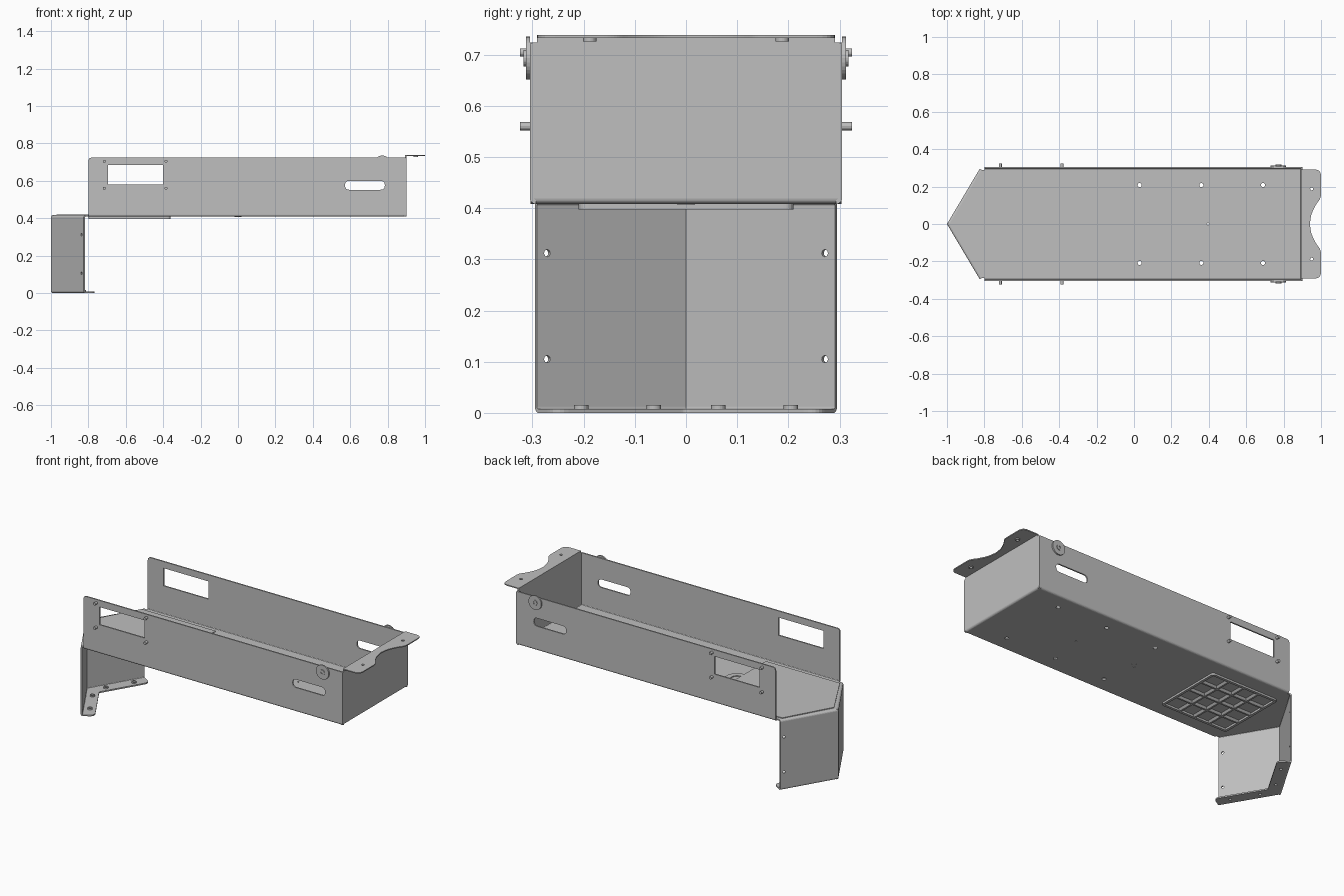
import bpy, bmesh, math
from mathutils import Vector, Matrix

cube = bpy.data.objects.get("Cube")
if cube:
    bpy.data.objects.remove(cube, do_unlink=True)

steel = bpy.data.materials.new("plain grey steel")
steel.use_nodes = True
GREY = (0.52, 0.52, 0.52, 1)
steel.diffuse_color = GREY
steel.node_tree.nodes["Principled BSDF"].inputs["Base Color"].default_value = GREY

X, Y, Z = Vector((1, 0, 0)), Vector((0, 1, 0)), Vector((0, 0, 1))
T = 0.008        # sheet thickness
R = 0.012        # outer bend radius
FLOOR = 0.408    # underside of the tray floor
TIP = Vector((-1, 0, 0))
NOSE = Vector((0.175, 0.295, 0)).length


def circle(cx, cy, r, n=24):
    return [(cx + r * math.cos(2 * math.pi * i / n), cy + r * math.sin(2 * math.pi * i / n)) for i in range(n)]


def rect(x0, x1, y0, y1, r=0):
    return rounded([(x0, y0, r), (x1, y0, r), (x1, y1, r), (x0, y1, r)])


def rounded(points, steps=6):
    """Turn (x, y, radius) corners into an outline with rounded corners."""
    out = []
    for i, p in enumerate(points):
        c = Vector(p[:2])
        if len(p) < 3 or p[2] == 0:
            out.append(tuple(c))
            continue
        a = (Vector(points[i - 1][:2]) - c).normalized()
        b = (Vector(points[(i + 1) % len(points)][:2]) - c).normalized()
        s, e = c + a * p[2], c + b * p[2]
        for k in range(steps + 1):
            f = k / steps
            out.append(tuple(s * (1 - f) ** 2 + c * 2 * f * (1 - f) + e * f * f))
    return out


def plate(name, outline, holes, thick, origin, u=X, v=Y):
    """Extrude a flat outline with holes, centred on the plane through origin."""
    curve = bpy.data.curves.new(name, "CURVE")
    curve.dimensions = "2D"
    curve.fill_mode = "BOTH"
    curve.extrude = thick / 2
    for loop in [outline] + holes:
        s = curve.splines.new("POLY")
        s.points.add(len(loop) - 1)
        for point, (x, y) in zip(s.points, loop):
            point.co = (x, y, 0, 1)
        s.use_cyclic_u = True
    temp = bpy.data.objects.new(name + " outline", curve)
    bpy.context.collection.objects.link(temp)
    deps = bpy.context.evaluated_depsgraph_get()
    mesh = bpy.data.meshes.new_from_object(temp.evaluated_get(deps))
    bpy.data.objects.remove(temp, do_unlink=True)
    m = Matrix((u, v, u.cross(v))).transposed().to_4x4()
    m.translation = origin
    bm = bmesh.new()
    bm.from_mesh(mesh)
    bm.transform(m)
    bmesh.ops.remove_doubles(bm, verts=bm.verts, dist=1e-5)
    bmesh.ops.recalc_face_normals(bm, faces=bm.faces)
    for f in bm.faces:
        f.smooth = False
    bm.to_mesh(mesh)
    bm.free()
    mesh.materials.clear()
    mesh.materials.append(steel)
    obj = bpy.data.objects.new(name, mesh)
    bpy.context.collection.objects.link(obj)
    return obj


def bend(name, a, b, inward, up):
    """Quarter-round fold along the outer corner from a to b."""
    def arc(r):
        angles = [math.pi + k * math.pi / 12 for k in range(7)]
        return [(R + r * math.cos(t), R + r * math.sin(t)) for t in angles]
    plate(name, arc(R) + arc(R - T)[::-1], [], (b - a).length, (a + b) / 2, inward, Z * up)


def nose_axes(s):
    d = Vector((0.175, s * 0.295, 0)).normalized()
    return d, Vector((abs(d.y), -s * d.x, 0))


def nose_point(s, along, inset):
    d, n = nose_axes(s)
    p = TIP + d * along + n * inset
    return (p.x, p.y)


def nose_tip(inset):
    return (-1 + inset / nose_axes(1)[1].x, 0)


# Tray floor with mounting holes
holes = [circle(x, s * 0.208, 0.011) for x in (0.03, 0.36, 0.69) for s in (-1, 1)]
holes.append(circle(0.395, 0, 0.005))
plate("tray_floor", [nose_tip(R), nose_point(-1, NOSE, R), (-0.8, -0.289), (-0.8, -0.293),
                     (0.888, -0.293), (0.888, 0.293), (-0.8, 0.293), (-0.8, 0.289),
                     nose_point(1, NOSE, R)], holes, T, Z * (FLOOR + T / 2))
plate("floor_stud", circle(0, 0, 0.018), [circle(0, 0, 0.013)], T + 0.002, Z * (FLOOR + T / 2))

# Cover pad with a finger loop on the floor
loop = [(-0.335 + 0.068 * math.cos(a), 0.068 * math.sin(a))
        for a in [math.pi * (k / 16 - 0.5) for k in range(17)]]
grip = [(-0.335 + 0.036 * math.cos(a), 0.036 * math.sin(a))
        for a in [math.pi * (k / 12 - 0.5) for k in range(13)]]
plate("cover_pad", [nose_tip(0.025), (-0.82, -0.27), (-0.335, -0.27)] + loop
      + [(-0.335, 0.27), (-0.82, 0.27)], [grip], 0.004, Z * (FLOOR + T + 0.002))

# Waffle vent under the floor: frame and sloped ribs
plate("vent_frame", rounded([(-0.80, -0.21, 0.02), (-0.36, -0.21, 0.02), (-0.36, 0.21, 0.02), (-0.80, 0.21, 0.02)]),
      [rect(-0.785, -0.375, -0.195, 0.195)], 0.011, Z * 0.4025)
rib = [(-0.015, 0), (0.015, 0), (0.005, -0.011), (-0.005, -0.011)]
for i in (-1, 0, 1):
    plate("vent_long_rib", rib, [], 0.42, Vector((-0.58, i * 0.1, FLOOR)), Y, Z)
    plate("vent_cross_rib", rib, [], 0.40, Vector((-0.58 + i * 0.1, 0, FLOOR)), X, Z)

# Side walls, their folds and hardware
for s, side in ((-1, "right"), (1, "left")):
    wall_y = Y * s * (0.305 - T / 2)
    pins = [(x, z) for x in (-0.715, -0.385) for z in (0.56, 0.704)]
    plate(side + "_wall", rounded([(-0.8, 0.42), (0.9, 0.42), (0.9, 0.724, 0.008), (-0.8, 0.724, 0.02)]),
          [rect(-0.695, -0.4, 0.58, 0.685), rect(0.572, 0.785, 0.552, 0.6, 0.024)], T, wall_y, X, Z)
    bend(side + "_wall_fold", Vector((-0.8, s * 0.305, FLOOR)), Vector((0.9, s * 0.305, FLOOR)), Y * -s, 1)
    for x, z in pins:
        plate(side + "_pin", circle(x, z, 0.008, 16), [], 0.026, Y * s * 0.311, X, Z)
    plate(side + "_washer", circle(0.772, 0.693, 0.042, 32), [], T, Y * s * 0.309, X, Z)
    plate(side + "_screw", circle(0.772, 0.693, 0.016), [circle(0.772, 0.693, 0.008, 6)],
          0.006, Y * s * 0.314, X, Z)

# End wall, its fold and the notched top flange
plate("end_wall", rounded([(-0.303, 0.42), (0.303, 0.42), (0.303, 0.724, 0.008), (0.291, 0.724),
                           (0.291, 0.738), (-0.291, 0.738), (-0.291, 0.724), (-0.303, 0.724, 0.008)]),
      [], T, X * (0.9 - T / 2), Y, Z)
bend("end_wall_fold", Vector((0.9, -0.304, FLOOR)), Vector((0.9, 0.304, FLOOR)), -X, 1)
half = [(0.895, 0.291), (1.0, 0.291, 0.035), (1.0, 0.14, 0.02), (0.97, 0.1, 0.025), (0.947, 0.05, 0.02)]
mirror = [(p[0], -p[1]) + p[2:] for p in reversed(half)]
plate("end_flange", rounded(half + [(0.94, 0)] + mirror),
      [circle(0.95, s * 0.188, 0.008) for s in (-1, 1)], 0.006, Z * 0.735)
for s in (-1, 1):
    plate("end_flange_nut", circle(0.95, s * 0.188, 0.013), [circle(0.95, s * 0.188, 0.008)], 0.006, Z * 0.729)

# Angled nose plates with top and bottom folds
for s, side in ((-1, "right"), (1, "left")):
    d, n = nose_axes(s)
    edge = NOSE - 0.023
    plate(side + "_nose_plate", rect(0, NOSE, R, FLOOR + T - R),
          [circle(edge, z, 0.007, 16) for z in (0.105, 0.312)], T, TIP + n * T / 2, d, Z)
    for z, up, where in ((0, 1, "bottom"), (FLOOR + T, -1, "top")):
        bend(side + "_nose_" + where + "_fold", TIP + Z * z, TIP + d * NOSE + Z * z, n, up)

# Bottom foot flange with nuts
nuts = [nose_point(s, a, 0.045) for s in (-1, 1) for a in (0.1, 0.265)]
foot = [nose_tip(R), nose_point(-1, NOSE, R), nose_point(-1, NOSE, 0.077) + (0.03,), nose_tip(0.077) + (0.01,),
        nose_point(1, NOSE, 0.077) + (0.03,), nose_point(1, NOSE, R)]
plate("foot_flange", rounded(foot), [circle(*p, 0.008) for p in nuts], T, Z * T / 2)
for p in nuts:
    plate("foot_nut", circle(*p, 0.014), [circle(*p, 0.008)], 0.007, Z * (T + 0.0035))
